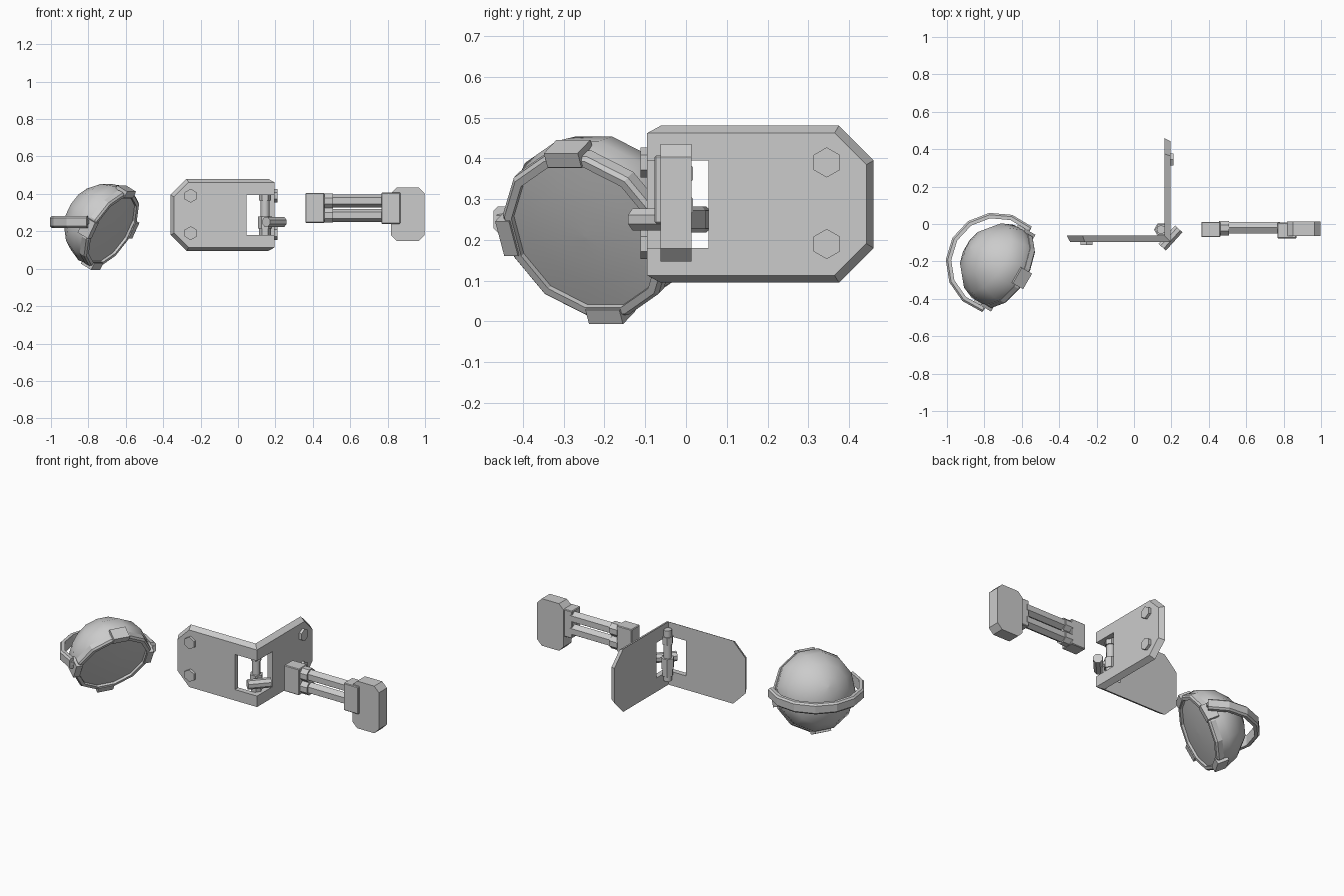
import bpy, bmesh
from math import cos, sin, pi, radians
from mathutils import Vector, Matrix

cube = bpy.data.objects.get("Cube")
if cube:
    bpy.data.objects.remove(cube, do_unlink=True)

grey = bpy.data.materials.new("plain_grey")
grey.use_nodes = True
colour = (0.6, 0.6, 0.6, 1)
grey.diffuse_color = colour
grey.node_tree.nodes["Principled BSDF"].inputs["Base Color"].default_value = colour


def loft(name, rings, closed=False, smooth=0):
    """Skin matching point rings; cap the ends unless the rings form a loop."""
    bm = bmesh.new()
    rows = [[bm.verts.new(p) for p in ring] for ring in rings]
    pairs = list(zip(rows, rows[1:]))
    if closed:
        pairs.append((rows[-1], rows[0]))
    else:
        bm.faces.new(rows[0][::-1])
        bm.faces.new(rows[-1])
    n = len(rows[0])
    for a, b in pairs:
        for i in range(n):
            j = (i + 1) % n
            bm.faces.new((a[i], a[j], b[j], b[i]))
    bmesh.ops.recalc_face_normals(bm, faces=bm.faces)
    mesh = bpy.data.meshes.new(name)
    bm.to_mesh(mesh)
    bm.free()
    obj = bpy.data.objects.new(name, mesh)
    bpy.context.collection.objects.link(obj)
    mesh.materials.append(grey)
    if smooth:
        bpy.ops.object.select_all(action='DESELECT')
        obj.select_set(True)
        bpy.context.view_layer.objects.active = obj
        bpy.ops.object.shade_smooth_by_angle(angle=radians(smooth))
    return obj


def rod(name, p, q, r, sides=6, turn=0.0, smooth=0):
    p, q = Vector(p), Vector(q)
    axis = (q - p).normalized()
    up = Vector((0, 1, 0)) if abs(axis.z) > 0.9 else Vector((0, 0, 1))
    side = axis.cross(up)
    ring = [r * (cos(2 * pi * i / sides + turn) * up + sin(2 * pi * i / sides + turn) * side)
            for i in range(sides)]
    return loft(name, [[p + v for v in ring], [q + v for v in ring]], smooth=smooth)


def box(name, x, y, z, bevel=0.0):
    corners = [(y[0], z[0]), (y[1], z[0]), (y[1], z[1]), (y[0], z[1])]
    obj = loft(name, [[(a, b, c) for b, c in corners] for a in x])
    if bevel:
        mod = obj.modifiers.new("Bevel", 'BEVEL')
        mod.width = bevel
        mod.segments = 1
    return obj


# Corner bracket: two chamfered plates around an open window
CX, CY, THICK, CHAMFER = 0.195, -0.095, 0.033, 0.018
FAR, TOP, BOTTOM = 0.555, 0.48, 0.095


def outline(inset, near):
    far, top, bottom = FAR - inset, TOP - inset, BOTTOM + inset
    cut = 0.085 - inset * 0.4
    return [(near, top), (far - cut, top), (far, top - cut), (far, bottom + cut),
            (far - cut, bottom), (near, bottom), (near, 0.18), (0.15, 0.18),
            (0.15, 0.395), (near, 0.395)]


layers = [(0.0, outline(CHAMFER, 0)), (THICK, outline(0, THICK))]
loft("front_plate", [[(CX - s, CY + t, z) for s, z in pts] for t, pts in layers])
loft("side_plate", [[(CX - t, CY + s, z) for s, z in pts] for t, pts in layers])

# Hexagonal bolts
for i, z in enumerate((0.39, 0.19)):
    rod(f"front_bolt_{i}", (-0.253, CY + 0.005, z), (-0.253, CY - 0.016, z), 0.037)
    rod(f"side_bolt_{i}", (CX - 0.005, 0.345, z), (CX + 0.016, 0.345, z), 0.037)

# Hinge pin with end collars and a swivelling cross handle
PX, PY = 0.145, -0.03
rod("hinge_pin", (PX, PY, 0.14), (PX, PY, 0.45), 0.024, 8, smooth=50)
for name, low, high, r in (("upper_collar", 0.365, 0.41, 0.032),
                           ("lower_collar", 0.17, 0.215, 0.032),
                           ("swivel_collar", 0.215, 0.28, 0.038)):
    rod(name, (PX, PY, low), (PX, PY, high), r, 6, pi / 6)
handle = Vector((0.195, -0.075, 0.25))
along = Vector((0.67, 0.74, 0)) * 0.066
rod("handle_stem", (PX, PY, 0.25), handle, 0.02)
rod("cross_handle", handle - along, handle + along, 0.029, 8, pi / 8)

# Twin-rod arm with square end block and chamfered pad
box("arm_block", (0.36, 0.462), (-0.07, 0.012), (0.245, 0.405), 0.004)
for name, z in (("upper", 0.363), ("lower", 0.285)):
    rod(f"{name}_arm_socket", (0.455, -0.022, z), (0.508, -0.022, z), 0.042, 8, pi / 8)
    rod(f"{name}_arm_rod", (0.5, -0.02, z), (0.78, -0.02, z), 0.035, 6)
box("arm_clamp", (0.767, 0.868), (-0.077, 0.008), (0.24, 0.407), 0.004)
c = 0.032
x0, x1, z0, z1 = 0.818, 0.998, 0.147, 0.435
pad = [(x0 + c, z0), (x1 - c, z0), (x1, z0 + c), (x1, z1 - c),
       (x1 - c, z1), (x0 + c, z1), (x0, z1 - c), (x0, z0 + c)]
loft("arm_pad", [[(x, y, z) for x, z in pad] for y in (-0.063, 0.014)])

# Tilted lamp: local x is sideways, local y is up the rim, local z is the facing direction
CENTRE = Vector((-0.685, -0.24, 0.215))
side = Vector((0.5, 0.865, 0)).normalized()
face = Vector((0.76, -0.44, -0.465)).normalized()
upward = face.cross(side).normalized()


def lamp(x, y, z):
    return CENTRE + side * x + upward * y + face * z


def rim_ring(r, z, sides=12):
    return [lamp(r * cos(2 * pi * (i + 0.5) / sides), r * sin(2 * pi * (i + 0.5) / sides), z)
            for i in range(sides)]


shell = [(0.22, 0.0), (0.233, -0.06), (0.205, -0.135), (0.135, -0.208), (0.06, -0.242), (0.004, -0.25)]
loft("lamp_shell", [rim_ring(r, z) for r, z in shell], smooth=40)
lens = [(0.205, -0.005), (0.203, 0.005), (0.14, 0.012), (0.07, 0.016), (0.003, 0.018)]
loft("lamp_lens", [rim_ring(r, z) for r, z in lens], smooth=40)
band = [(0.228, -0.02), (0.228, 0.01), (0.219, 0.02), (0.2, 0.02), (0.2, -0.02)]
loft("lamp_rim", [rim_ring(r, z) for r, z in band], closed=True)

# Four clips around the rim
for k in range(4):
    ca, sa = cos(k * pi / 2), sin(k * pi / 2)
    rings = []
    for z in (-0.045, 0.026):
        quad = [(0.198, -0.048), (0.237, -0.048), (0.237, 0.048), (0.198, 0.048)]
        rings.append([lamp(r * ca - t * sa, r * sa + t * ca, z) for r, t in quad])
    loft(f"rim_clip_{k}", rings)

# Level yoke band curving round the back of the lamp
hub = Vector((-0.735, -0.21, 0.25))
back = Vector((-0.865, 0.5, 0)).normalized()
rings = []
STEPS = 8
for i in range(STEPS + 1):
    a = radians(-14) + radians(208) * i / STEPS
    out = side * cos(a) + back * sin(a)
    section = [(0.243, -0.032), (0.262, -0.032), (0.272, -0.022),
               (0.272, 0.022), (0.262, 0.032), (0.243, 0.032)]
    rings.append([hub + out * r + Vector((0, 0, h)) for r, h in section])
loft("lamp_yoke", rings)
for name, sign in (("far", 1), ("near", -1)):
    end = hub + side * (0.255 * sign) - back * 0.05
    rod(f"{name}_yoke_pivot", end, end - side * (0.05 * sign), 0.02)
